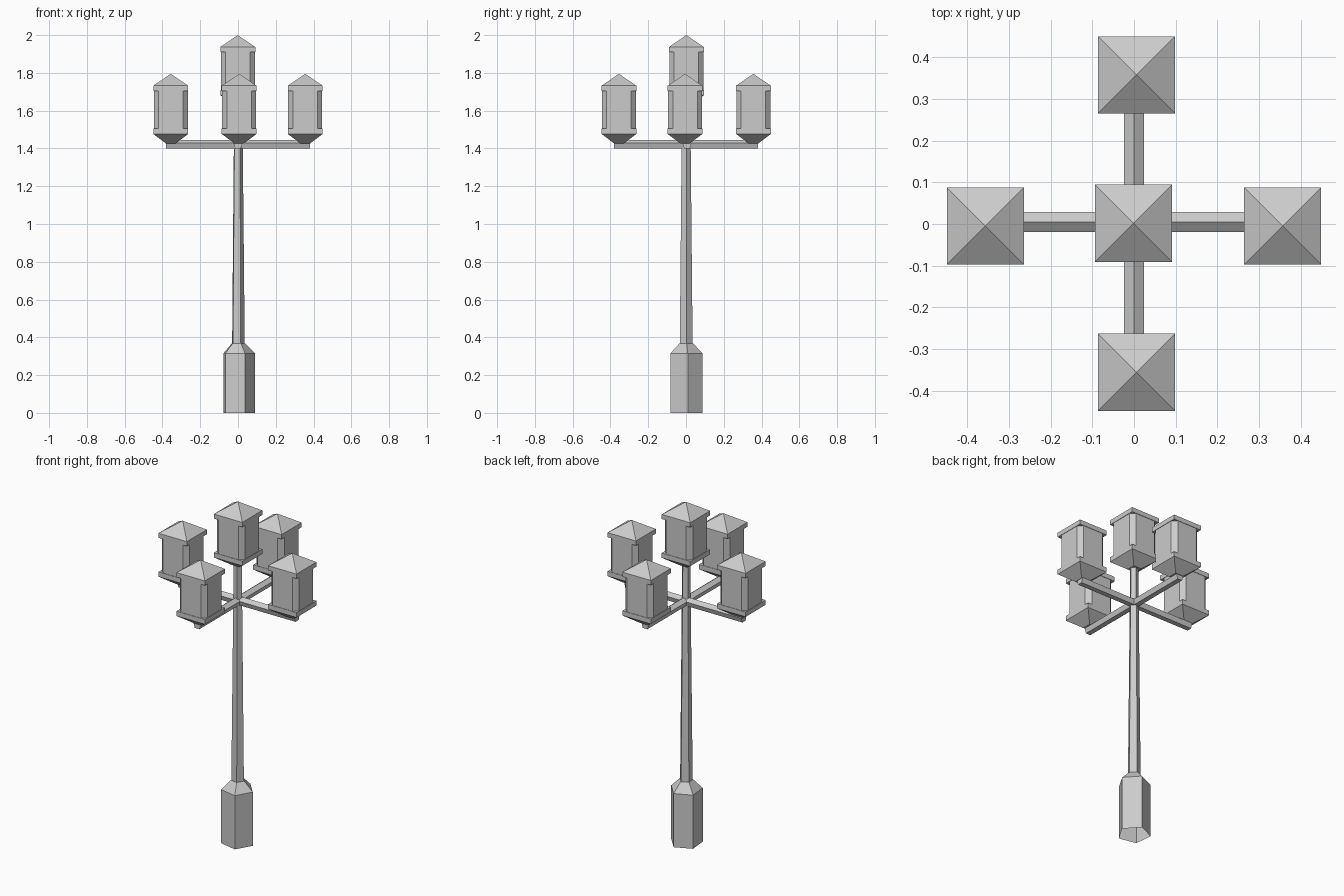
import bpy, bmesh
from math import cos, sin, radians
from mathutils import Matrix, Vector

if "Cube" in bpy.data.objects:
    bpy.data.objects.remove(bpy.data.objects["Cube"])


def loft(name, sections, centre=(0, 0, 0), matrix=None, cap_bottom=True):
    """Skin a stack of (outline, height) rings; a one-point outline is a tip."""
    bm = bmesh.new()
    rings = [[bm.verts.new((x, y, z)) for x, y in outline] for outline, z in sections]
    for low, high in zip(rings, rings[1:]):
        n = len(low)
        for i in range(n):
            j = (i + 1) % n
            if len(high) == 1:
                bm.faces.new((low[i], low[j], high[0]))
            else:
                bm.faces.new((low[i], low[j], high[j], high[i]))
    if cap_bottom:
        bm.faces.new(rings[0][::-1])
    if len(rings[-1]) > 2:
        bm.faces.new(rings[-1])
    bm.transform(Matrix.Translation(centre) @ (matrix or Matrix.Identity(4)))
    bmesh.ops.recalc_face_normals(bm, faces=bm.faces)
    mesh = bpy.data.meshes.new(name)
    bm.to_mesh(mesh)
    bm.free()
    obj = bpy.data.objects.new(name, mesh)
    bpy.context.collection.objects.link(obj)
    return obj


def pentagon(r, start):
    return [(r * cos(radians(start + 72 * i)), r * sin(radians(start + 72 * i)))
            for i in range(5)]


def square(h):
    return [(-h, -h), (h, -h), (h, h), (-h, h)]


def cut_square(h, c):
    k = h - c
    return [(-k, -h), (k, -h), (h, -k), (h, k), (k, h), (-k, h), (-h, k), (-h, -k)]


def lantern(label, x, y, z):
    # z is the height of the lower tip
    at = (x, y, z)
    loft(label + "_tray", [(square(0.026), 0), (square(0.0925), 0.05),
                           (square(0.0925), 0.078)], at)
    body = cut_square(0.09, 0.025)
    loft(label + "_body", [(body, 0.075), (body, 0.282)], at)
    loft(label + "_roof", [(square(0.0925), 0.278), (square(0.0925), 0.305),
                           ([(0, 0)], 0.368)], at)


# Five-sided base with sloped shoulder, open underneath
loft("base", [(pentagon(0.09, 6), 0), (pentagon(0.09, 6), 0.315),
              (pentagon(0.038, 6), 0.368)], cap_bottom=False)

# Tapered pole
loft("pole", [(pentagon(0.036, 6), 0.35), (pentagon(0.023, 6), 1.66)])

# Two crossing arms, five-sided with a ridge on top
arm = [(pentagon(0.025, 90), -0.38), (pentagon(0.025, 90), 0.38)]
along_y = Matrix((Vector((1, 0, 0, 0)), Vector((0, 0, 1, 0)),
                  Vector((0, 1, 0, 0)), Vector((0, 0, 0, 1))))
along_x = Matrix.Rotation(radians(90), 4, 'Z') @ along_y
loft("arm_front_back", arm, (0, 0, 1.42), along_y)
loft("arm_left_right", arm, (0, 0.005, 1.42), along_x)

# Lanterns: four on the arms and one on the pole
for label, x, y in (("left_lantern", -0.356, -0.005), ("right_lantern", 0.356, -0.005),
                    ("front_lantern", 0.006, -0.355), ("back_lantern", 0.006, 0.357)):
    lantern(label, x, y, 1.427)
lantern("top_lantern", -0.001, 0.002, 1.632)
